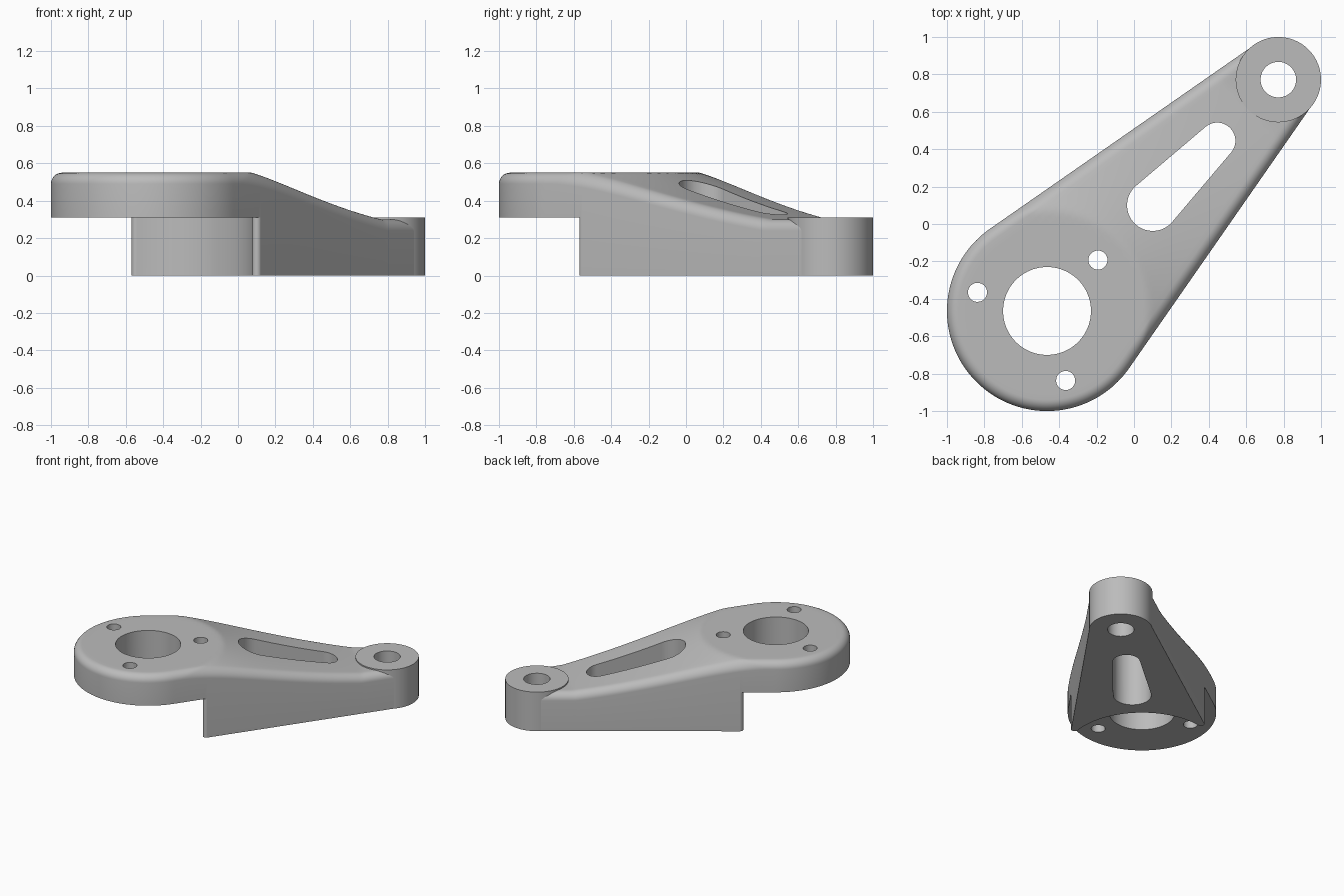
import bpy, bmesh
from math import sin, cos, acos, atan2, sqrt, pi, radians
from mathutils import Matrix

cube = bpy.data.objects.get("Cube")
if cube:
    bpy.data.objects.remove(cube, do_unlink=True)

# Main sizes: the arm is built along local +X from the disc centre
DISC_R, BOSS_R, SPAN = 0.535, 0.228, 1.749
MID, TOP, ROUND = 0.31, 0.55, 0.06
PHI = acos((DISC_R - BOSS_R) / SPAN)
PLACE = Matrix.Translation((-0.465, -0.465, 0)) @ Matrix.Rotation(radians(45), 4, 'Z')

grey = bpy.data.materials.new("light_grey")
grey.use_nodes = True
grey.diffuse_color = (0.5, 0.5, 0.5, 1)
grey.node_tree.nodes["Principled BSDF"].inputs["Base Color"].default_value = (0.5, 0.5, 0.5, 1)


def finish(name, bm):
    bmesh.ops.recalc_face_normals(bm, faces=bm.faces)
    bm.transform(PLACE)
    mesh = bpy.data.meshes.new(name)
    bm.to_mesh(mesh)
    bm.free()
    mesh.materials.append(grey)
    obj = bpy.data.objects.new(name, mesh)
    bpy.context.collection.objects.link(obj)
    return obj


def prism(name, pts, z0, z1):
    bm = bmesh.new()
    face = bm.faces.new([bm.verts.new((x, y, z0)) for x, y in pts])
    ext = bmesh.ops.extrude_face_region(bm, geom=[face])
    verts = [g for g in ext["geom"] if isinstance(g, bmesh.types.BMVert)]
    bmesh.ops.translate(bm, verts=verts, vec=(0, 0, z1 - z0))
    return finish(name, bm)


def circle(x, y, r, n=64):
    return [(x + r * cos(2 * pi * i / n), y + r * sin(2 * pi * i / n)) for i in range(n)]


def hull(x0, r0, x1, r1, phi, steps=80, arc=40):
    """Outline around two circles on the local X axis, mirrored across it."""
    half = []
    for i in range(arc + 1):
        a = pi + (pi - phi) * i / arc
        half.append((x0 + r0 * cos(a), r0 * sin(a)))
    ax, ay = half[-1]
    bx, by = x1 + r1 * cos(phi), -r1 * sin(phi)
    for i in range(1, steps):
        t = i / steps
        half.append((ax + (bx - ax) * t, ay + (by - ay) * t))
    for i in range(arc + 1):
        a = -phi + phi * i / arc
        half.append((x1 + r1 * cos(a), r1 * sin(a)))
    return half + [(x, -y) for x, y in half[-2:0:-1]]


def height(x, y):
    """Flat over the disc, then an easing slope down to the boss."""
    t = min(max(sqrt(x * x + y * y) - 0.54, 0), 1)
    return TOP - 0.35 * t + 0.1 * t * t


def cut(target, cutter):
    mod = target.modifiers.new("cut", 'BOOLEAN')
    mod.operation, mod.solver, mod.object = 'DIFFERENCE', 'EXACT', cutter
    bpy.context.view_layer.objects.active = target
    bpy.ops.object.modifier_apply(modifier=mod.name)
    bpy.data.objects.remove(cutter, do_unlink=True)


# Arm and disc: stacked outlines with a rounded top rim
def build_arm():
    boss_r = BOSS_R - 0.002
    rings = [[(x, y, 0) for x, y in hull(0, DISC_R, SPAN, boss_r, PHI)]]
    for i in range(9):
        a = pi / 2 * i / 8
        d, drop = ROUND * (1 - cos(a)), ROUND * (1 - sin(a))
        ring = hull(0, DISC_R - d, SPAN, boss_r - d, PHI)
        rings.append([(x, y, height(x, y) - drop) for x, y in ring])
    for i in range(1, 13):
        s = 1 - 0.95 * i / 12
        ring = hull(0, (DISC_R - ROUND) * s, SPAN, (boss_r - ROUND) * s, PHI)
        rings.append([(x, y, height(x, y)) for x, y in ring])

    bm = bmesh.new()
    loops = [[bm.verts.new(p) for p in ring] for ring in rings]
    n = len(loops[0])
    for low, high in zip(loops, loops[1:]):
        for i in range(n):
            j = (i + 1) % n
            bm.faces.new((low[i], low[j], high[j], high[i]))
    for loop in (loops[0], loops[-1]):
        h = n // 2
        bm.faces.new((loop[0], loop[1], loop[n - 1]))
        for i in range(1, h - 1):
            bm.faces.new((loop[i], loop[i + 1], loop[n - i - 1], loop[n - i]))
        bm.faces.new((loop[h - 1], loop[h], loop[h + 1]))
    return finish("arm_and_disc", bm)


# Recess under the disc: concave arc ending in rounded corners
def recess_outline():
    r, f = 0.547, 0.025
    d = sqrt((r + f) ** 2 - (DISC_R - f) ** 2)
    a = PHI - atan2(d, DISC_R - f)
    cx, cy = (r + f) * cos(a), (r + f) * sin(a)
    half = [(r * cos(a * i / 32), r * sin(a * i / 32)) for i in range(33)]
    for i in range(1, 13):
        b = a + pi + (PHI - a - pi) * i / 12
        half.append((cx + f * cos(b), cy + f * sin(b)))
    half.append((cx + 0.2 * cos(PHI), cy + 0.2 * sin(PHI)))
    half.append((-0.8, 0.9))
    return half + [(x, -y) for x, y in half[:0:-1]]


arm = build_arm()
cut(arm, prism("recess_cutter", recess_outline(), -0.1, MID))

# Tapered slot through the arm
slot_a, slot_b, ra, rb = 0.565 * sqrt(2), 0.91 * sqrt(2), 0.137, 0.097
slot = hull(slot_a, ra, slot_b, rb, acos((ra - rb) / (slot_b - slot_a)), 1, 20)
cut(arm, prism("slot_cutter", slot, -0.1, 1))

# Centre bore and three bolt holes in the disc
cut(arm, prism("bore_cutter", circle(0, 0, 0.235, 96), -0.1, 1))
for k in range(3):
    a = 2 * pi * k / 3
    cut(arm, prism("bolt_cutter", circle(0.385 * cos(a), 0.385 * sin(a), 0.051, 32), -0.1, 1))

# End boss with its own bore
cut(arm, prism("clearance_cutter", circle(SPAN, 0, 0.13), -0.1, 1))
boss = prism("end_boss", circle(SPAN, 0, BOSS_R, 96), 0, MID)
cut(boss, prism("boss_bore_cutter", circle(SPAN, 0, 0.095), -0.1, 1))

# Smooth curved walls, keep machined edges crisp
for obj in (arm, boss):
    bpy.ops.object.select_all(action='DESELECT')
    obj.select_set(True)
    bpy.context.view_layer.objects.active = obj
    bpy.ops.object.shade_smooth_by_angle(angle=radians(30))
